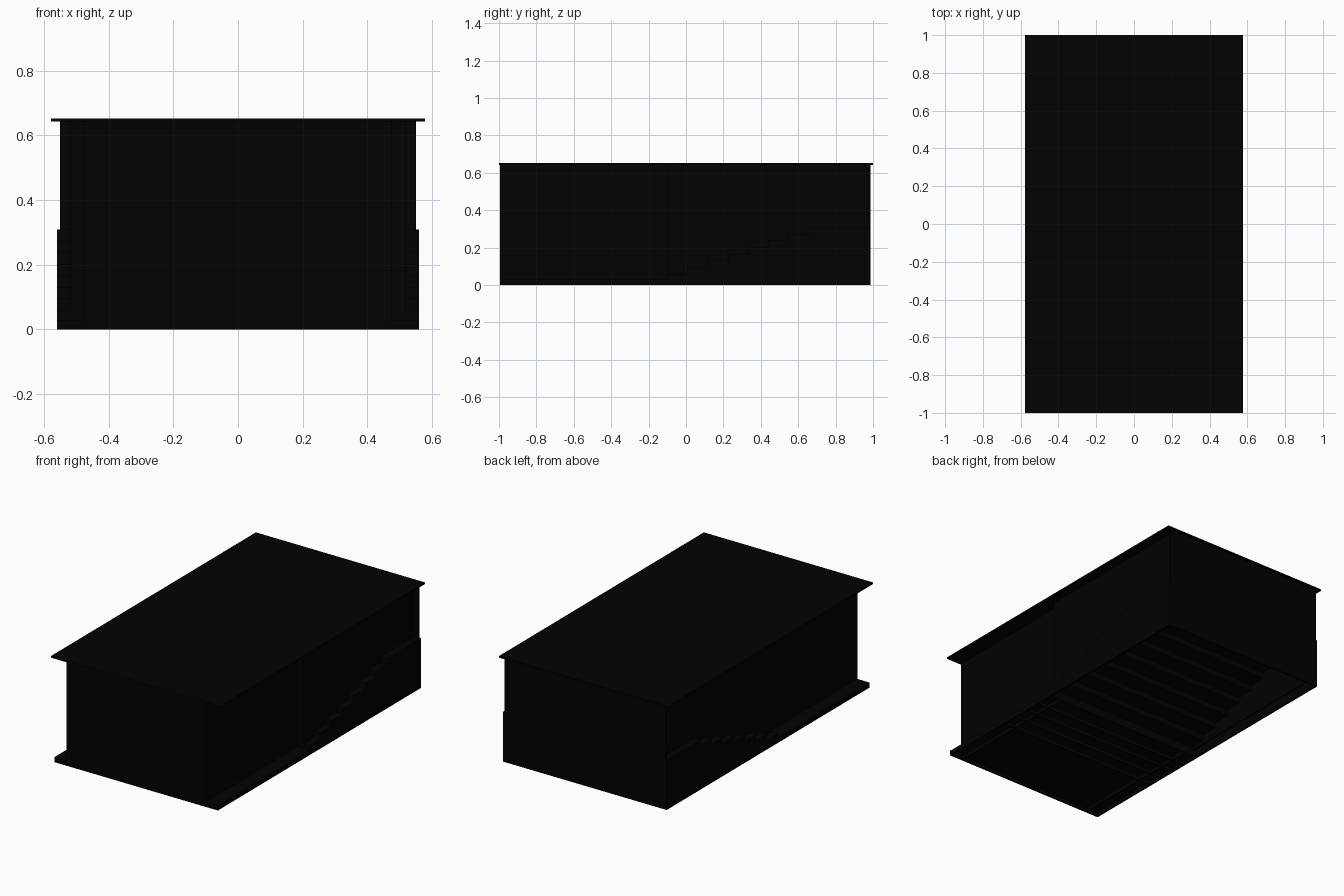
import bpy
import bmesh
from mathutils import Matrix, Vector

if "Cube" in bpy.data.objects:
    bpy.data.objects.remove(bpy.data.objects["Cube"], do_unlink=True)

black = bpy.data.materials.new("matte_black")
black.use_nodes = True
BLACK = (0.0005, 0.0005, 0.0005, 1)
black.diffuse_color = BLACK
black.node_tree.nodes["Principled BSDF"].inputs["Base Color"].default_value = BLACK


def finish(name, bm):
    mesh = bpy.data.meshes.new(name)
    bm.to_mesh(mesh)
    bm.free()
    mesh.materials.append(black)
    obj = bpy.data.objects.new(name, mesh)
    bpy.context.collection.objects.link(obj)
    return obj


def boxes(name, spans):
    """One object made of boxes, each given as (x0, x1, y0, y1, z0, z1)."""
    bm = bmesh.new()
    for x0, x1, y0, y1, z0, z1 in spans:
        centre = Vector((x0 + x1, y0 + y1, z0 + z1)) / 2
        size = Matrix.Diagonal((x1 - x0, y1 - y0, z1 - z0, 1))
        bmesh.ops.create_cube(bm, size=1, matrix=Matrix.Translation(centre) @ size)
    return finish(name, bm)


def both_sides(span):
    x0, x1, *rest = span
    return [span, (-x1, -x0, *rest)]


FRONT, MID, BACK = -0.995, -0.1, 0.987
BASE, NARROW, REAR, WIDE = 0.559, 0.475, 0.518, 0.55
FLOOR, TOP, T = 0.03, 0.642, 0.01

# Roof slab
boxes("roof", [(-0.578, 0.578, -1, 1, TOP, 0.652)])

# Hall walls: narrow at the front, with a shoulder where the rear begins
half_plan = [(NARROW, FRONT), (NARROW, MID), (REAR, MID), (REAR, BACK - T)]
plan = half_plan + [(-x, y) for x, y in reversed(half_plan)]
bm = bmesh.new()
low = [bm.verts.new((x, y, FLOOR)) for x, y in plan]
high = [bm.verts.new((x, y, TOP)) for x, y in plan]
for i in range(len(plan) - 1):
    bm.faces.new((low[i], low[i + 1], high[i + 1], high[i]))
bm.faces.new((low[-1], low[0], high[0], high[-1]))
walls = finish("hall_walls", bm)
solid = walls.modifiers.new("thickness", "SOLIDIFY")
solid.thickness = T
solid.offset = -1

# Back wall plate, wider than the hall
boxes("back_wall", [(-WIDE, WIDE, BACK - T, BACK, FLOOR, TOP)])

# Raised front floor with a rim and joists beneath
boxes("front_floor", [(-BASE, BASE, FRONT, MID, FLOOR - T, FLOOR)])
boxes("floor_rim", both_sides((BASE - T, BASE, FRONT, MID, 0, FLOOR - T))
      + [(-BASE, BASE, FRONT, FRONT + T, 0, FLOOR - T)])
boxes("floor_joists", [(-BASE + T, BASE - T, y, y + T, 0.002, FLOOR - T)
                       for y in (-0.52, -0.42, -0.32, -0.22)]
      + both_sides((NARROW - T, NARROW, FRONT + T, MID, 0.002, FLOOR - T)))

# Stepped seating deck, open underneath, with side skirts
RUN, RISE, COUNT = 0.108, 0.0355, 8
treads, risers, skirts = [], [], []
for i in range(COUNT):
    y0 = MID + i * RUN
    y1 = BACK if i == COUNT - 1 else y0 + RUN
    z = 0.06 + i * RISE
    bottom = z - RISE - T if i else 0
    treads.append((-BASE, BASE, y0, y1, z - T, z))
    risers.append((-BASE, BASE, y0, y0 + T, bottom, z))
    skirts += both_sides((BASE - T, BASE, y0, y1, 0, z))
boxes("deck_treads", treads)
boxes("deck_risers", risers)
boxes("deck_side_skirts", skirts)
boxes("deck_back_panel", [(-BASE, BASE, BACK - T, BACK, 0, 0.06 + (COUNT - 1) * RISE)])
